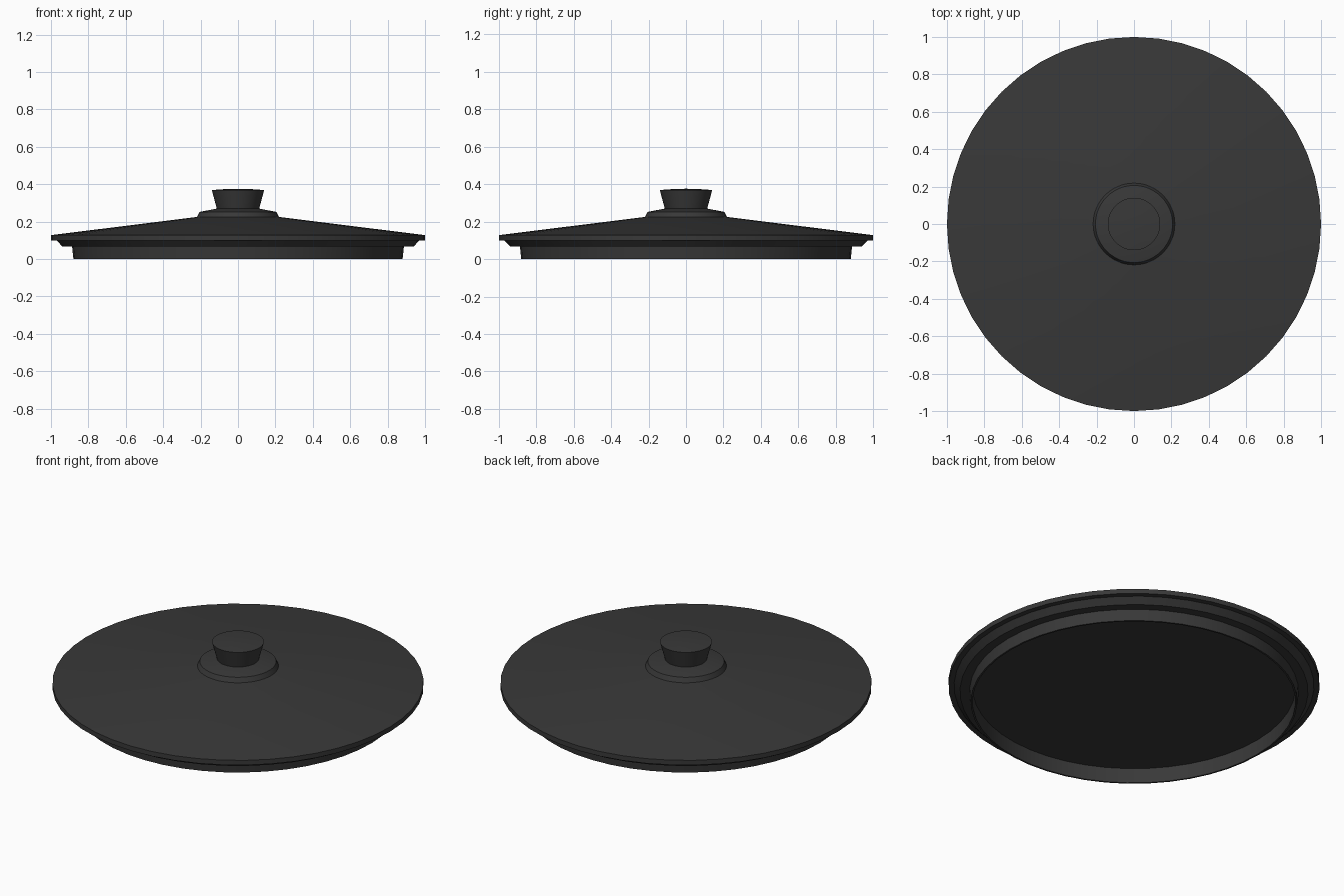
import bpy, bmesh
from math import sin, cos, radians, tau

if "Cube" in bpy.data.objects:
    bpy.data.objects.remove(bpy.data.objects["Cube"])

SEGMENTS = 48

dark = bpy.data.materials.new("dark_grey")
dark.diffuse_color = (0.04, 0.04, 0.04, 1)
dark.use_nodes = True
dark.node_tree.nodes["Principled BSDF"].inputs["Base Color"].default_value = dark.diffuse_color


def lathe(name, profile):
    """Revolve (radius, z) points about z; a radius of 0 makes a pole."""
    bm = bmesh.new()
    rings = []
    for r, z in profile:
        if r == 0:
            rings.append([bm.verts.new((0, 0, z))] * SEGMENTS)
        else:
            rings.append([bm.verts.new((r * cos(tau * i / SEGMENTS),
                                        r * sin(tau * i / SEGMENTS), z))
                          for i in range(SEGMENTS)])
    for lower, upper in zip(rings, rings[1:]):
        for i in range(SEGMENTS):
            j = (i + 1) % SEGMENTS
            corners = [lower[i], lower[j], upper[j], upper[i]]
            bm.faces.new(list(dict.fromkeys(corners)))
    bmesh.ops.recalc_face_normals(bm, faces=bm.faces)
    mesh = bpy.data.meshes.new(name)
    bm.to_mesh(mesh)
    bm.free()
    mesh.materials.append(dark)
    obj = bpy.data.objects.new(name, mesh)
    bpy.context.collection.objects.link(obj)
    bpy.ops.object.select_all(action='DESELECT')
    obj.select_set(True)
    bpy.context.view_layer.objects.active = obj
    bpy.ops.object.shade_smooth_by_angle(angle=radians(20))
    return obj


# Lid: recessed underside, locating skirt, stepped flange and shallow cone
lathe("lid", [(0, 0.088), (0.87, 0.088), (0.87, 0), (0.88, 0),
              (0.887, 0.066), (0.938, 0.066), (0.97, 0.10), (1, 0.10),
              (1, 0.128), (0.22, 0.225), (0, 0.225)])

# Raised collar under the knob
lathe("knob_collar", [(0, 0.222), (0.22, 0.222), (0.206, 0.252),
                      (0.112, 0.27), (0, 0.27)])

# Flared knob with a slightly domed top
lathe("knob", [(0, 0.265), (0.112, 0.265), (0.14, 0.369), (0.07, 0.374), (0, 0.376)])
